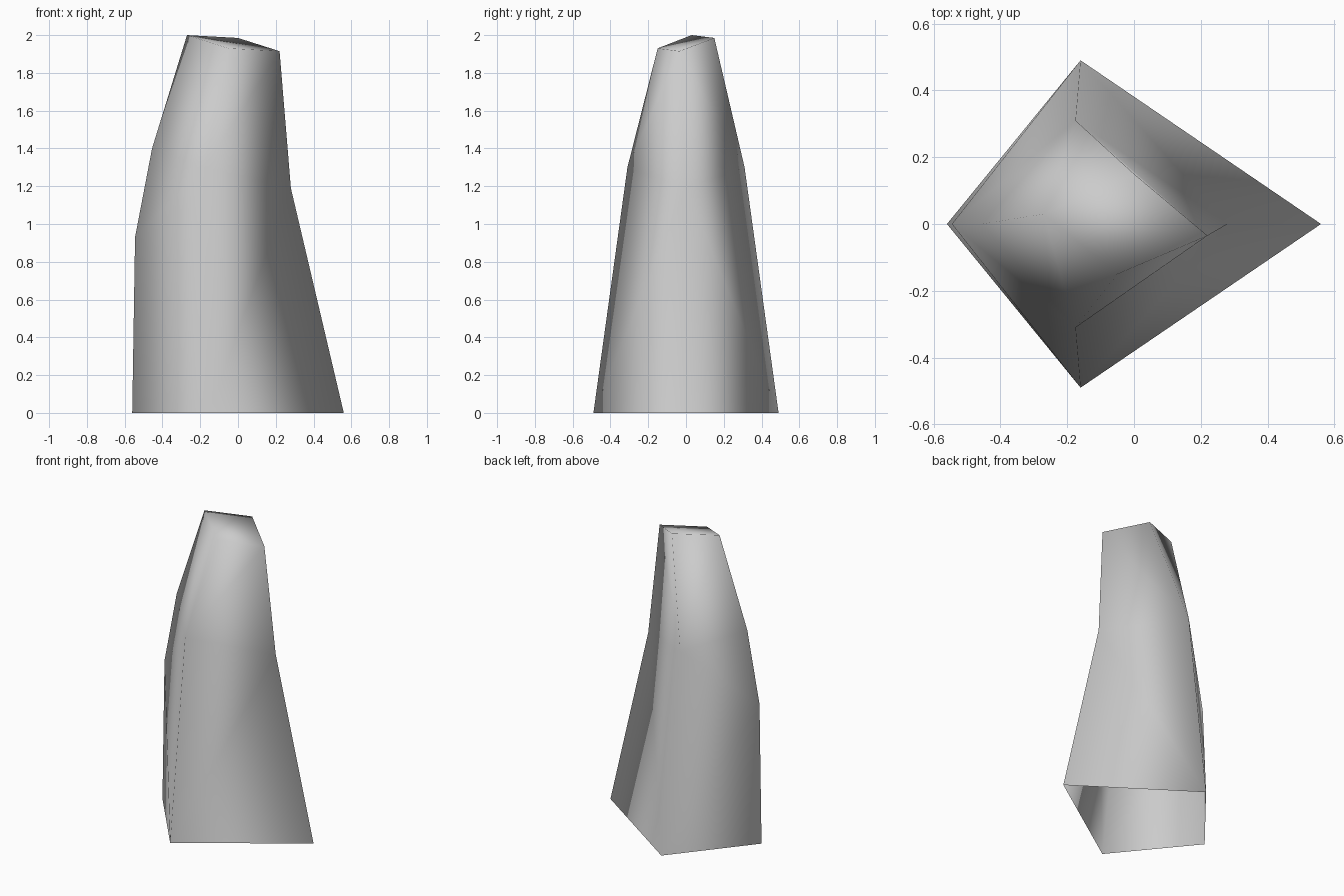
import bpy
import bmesh

cube = bpy.data.objects.get("Cube")
if cube:
    bpy.data.objects.remove(cube, do_unlink=True)

# Stone colour
stone = bpy.data.materials.new("stone grey")
stone.use_nodes = True
grey = (0.6, 0.6, 0.6, 1)
stone.diffuse_color = grey
stone.node_tree.nodes["Principled BSDF"].inputs["Base Color"].default_value = grey

bm = bmesh.new()


def ring(*points):
    return [bm.verts.new(p) for p in points]


# Four-sided rings, ordered right tip, back, left tip, front
base = ring((0.56, 0, 0), (-0.16, 0.49, 0), (-0.56, 0, 0), (-0.16, -0.49, 0))
waist = ring((0.28, 0, 1.19), (-0.175, 0.31, 1.3), (-0.545, 0, 0.93), (-0.175, -0.31, 1.3))
top = ring((0.22, -0.035, 1.915), (0, 0.15, 1.985), (-0.27, 0.03, 2), (-0.05, -0.15, 1.93))
shoulder = bm.verts.new((-0.455, 0, 1.4))

# Lower and upper walls, split from the sides toward the tips
for side in (1, 3):
    for tip in (0, 2):
        low = waist[tip]
        bm.faces.new((base[side], base[tip], low))
        bm.faces.new((base[side], low, waist[side]))
        if tip == 2:
            bm.faces.new((waist[side], low, shoulder))
            low = shoulder
        bm.faces.new((waist[side], low, top[tip]))
        bm.faces.new((waist[side], top[tip], top[side]))

# Slanted cap; the base stays open
bm.faces.new(top)
bmesh.ops.recalc_face_normals(bm, faces=bm.faces)
for face in bm.faces:
    face.smooth = True

mesh = bpy.data.meshes.new("rock_pillar")
bm.to_mesh(mesh)
bm.free()
mesh.materials.append(stone)
bpy.context.collection.objects.link(bpy.data.objects.new("rock_pillar", mesh))
